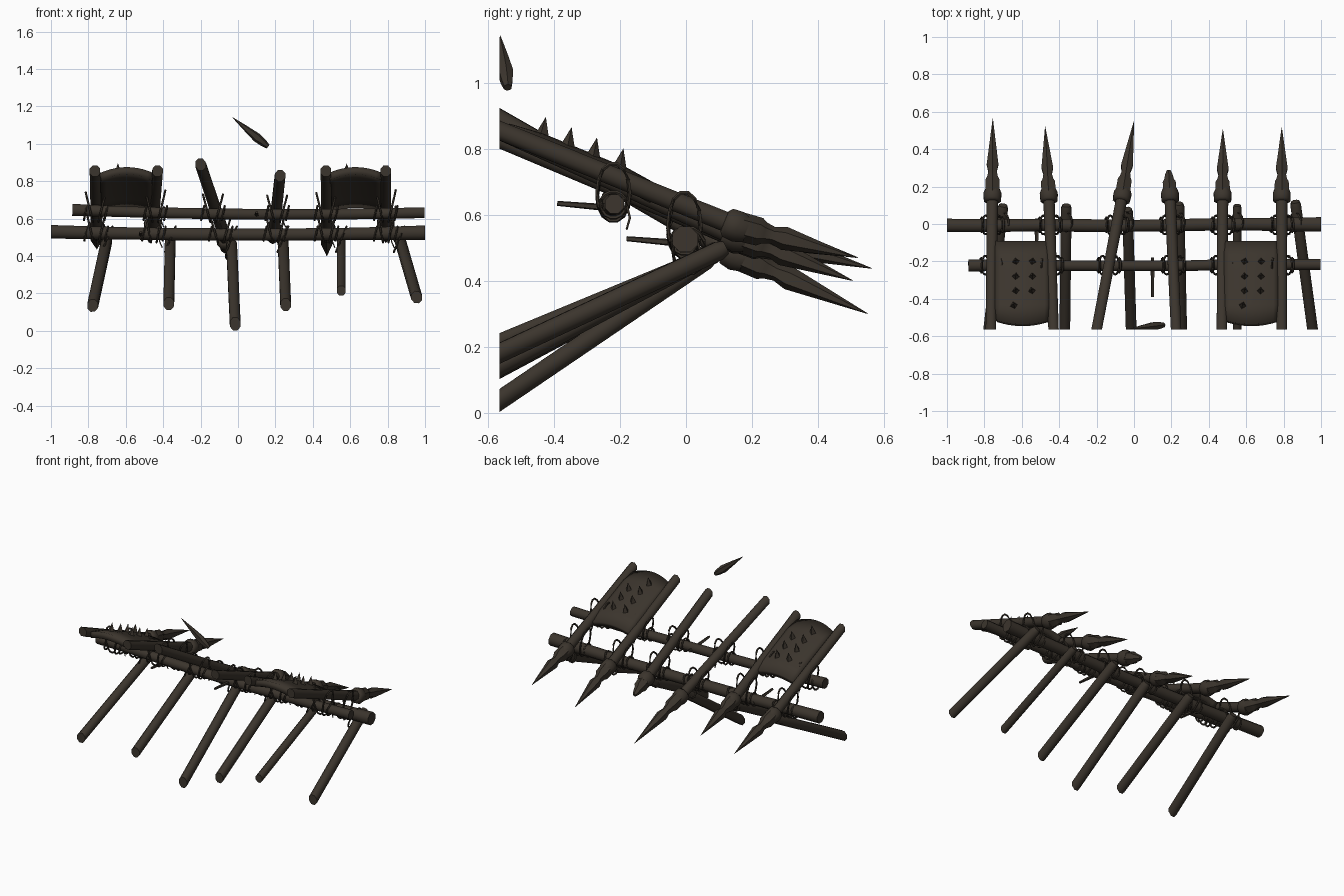
import bpy, bmesh, math, random
from mathutils import Vector, Matrix

random.seed(4)
if "Cube" in bpy.data.objects:
    bpy.data.objects.remove(bpy.data.objects["Cube"])

wood = bpy.data.materials.new("dark_brown_wood")
wood.use_nodes = True
BROWN = (0.044, 0.035, 0.026, 1)
wood.diffuse_color = BROWN
bsdf = wood.node_tree.nodes["Principled BSDF"]
bsdf.inputs["Base Color"].default_value = BROWN
bsdf.inputs["Roughness"].default_value = 0.9
WALL = -0.565  # everything is cut off flush at this plane


def finish(name, bm, smooth=True, cut=False):
    if cut:
        geom = bm.verts[:] + bm.edges[:] + bm.faces[:]
        res = bmesh.ops.bisect_plane(bm, geom=geom, plane_co=(0, WALL, 0),
                                     plane_no=(0, -1, 0), clear_outer=True)
        rim = [e for e in res["geom_cut"] if isinstance(e, bmesh.types.BMEdge)]
        if rim:
            bmesh.ops.contextual_create(bm, geom=rim)
    bmesh.ops.recalc_face_normals(bm, faces=bm.faces[:])
    mesh = bpy.data.meshes.new(name)
    bm.to_mesh(mesh)
    bm.free()
    mesh.materials.append(wood)
    obj = bpy.data.objects.new(name, mesh)
    bpy.context.scene.collection.objects.link(obj)
    if smooth:
        bpy.ops.object.select_all(action="DESELECT")
        obj.select_set(True)
        bpy.context.view_layer.objects.active = obj
        bpy.ops.object.shade_smooth_by_angle(angle=math.radians(50))
    return obj


def tube(name, path, radii, sides=8, cut=False, closed=False):
    """Round stick through the points, one radius for each point."""
    bm = bmesh.new()
    pts = [Vector(p) for p in path]
    n = len(pts)
    rings = []
    for i, p in enumerate(pts):
        a = pts[(i - 1) % n] if closed else pts[max(i - 1, 0)]
        b = pts[(i + 1) % n] if closed else pts[min(i + 1, n - 1)]
        d = (b - a).normalized()
        ref = Vector((1, 0, 0)) if abs(d.z) > 0.9 else Vector((0, 0, 1))
        u = d.cross(ref).normalized()
        v = u.cross(d)
        angles = [math.tau * (k + 0.5) / sides for k in range(sides)]
        rings.append([bm.verts.new(p + radii[i] * (u * math.cos(t) + v * math.sin(t)))
                      for t in angles])
    for i in range(n if closed else n - 1):
        a, b = rings[i], rings[(i + 1) % n]
        for k in range(sides):
            j = (k + 1) % sides
            bm.faces.new((a[k], a[j], b[j], b[k]))
    if not closed:
        bm.faces.new(rings[0])
        bm.faces.new(rings[-1])
    return finish(name, bm, cut=cut)


def log_path(ends, z_mid, y, n=9):
    """Slightly sagging, wobbly beam along x."""
    (x0, z0), (x1, z1) = ends
    out = []
    for i in range(n):
        t = i / (n - 1)
        sag = 1 - (2 * t - 1) ** 2
        z = z0 + (z1 - z0) * t
        out.append((x0 + (x1 - x0) * t, y + random.uniform(-0.005, 0.005),
                    z + (z_mid - (z0 + z1) / 2) * sag))
    return out


# Horizontal beams
LOW, HIGH = (-0.005, 0.52), (-0.22, 0.63)
tube("lower_beam", log_path(((-1, 0.53), (1, 0.525)), 0.515, LOW[0]),
     [0.039, 0.037, 0.035, 0.037, 0.034, 0.036, 0.035, 0.038, 0.042])
tube("upper_beam", log_path(((-0.885, 0.647), (0.997, 0.632)), 0.624, HIGH[0]),
     [0.035] + [0.031] * 8)

# Spears: x and z at the wall, x and z at the collar, tip point
spears = [
    (-0.765, 0.855, -0.757, 0.545, (-0.755, 0.563, 0.437)),
    (-0.43, 0.855, -0.455, 0.565, (-0.475, 0.52, 0.470)),
    (-0.20, 0.89, -0.065, 0.485, (0.0, 0.55, 0.300)),
    (0.225, 0.83, 0.193, 0.535, None),
    (0.47, 0.855, 0.474, 0.54, (0.475, 0.505, 0.400)),
    (0.79, 0.855, 0.79, 0.57, (0.79, 0.515, 0.470)),
]
COLLAR_Y = 0.14
# Spearhead: fraction of the way from collar to tip, radius
head = [(0, 0.045), (0.22, 0.043), (0.26, 0.033), (0.33, 0.026),
        (0.42, 0.036), (0.7, 0.019), (1, 0.001)]
for i, (x0, z0, x1, z1, tip) in enumerate(spears):
    start, neck = Vector((x0, WALL, z0)), Vector((x1, COLLAR_Y, z1))
    step = (neck - start) * 0.1
    tube(f"spear_shaft_{i + 1}",
         [start - step, start.lerp(neck, 0.5), neck + step * 0.5],
         [0.030, 0.031, 0.033], cut=True)
    if tip:
        tip = Vector(tip)
        tube(f"spear_head_{i + 1}", [neck.lerp(tip, t) for t, r in head],
             [r for t, r in head], sides=6)
    else:
        end = Vector((0.185, 0.285, 0.475))
        tube("broken_spear_stub", [neck.lerp(end, t) for t in (0, 0.55, 0.65, 0.85, 1)],
             [0.043, 0.04, 0.03, 0.022, 0.012], sides=6)
    # Collar ring where the head is bound to the shaft
    axis = (neck - start).normalized()
    tube(f"spear_collar_{i + 1}", [neck + axis * d for d in (-0.025, -0.015, 0.02, 0.05)],
         [0.036, 0.049, 0.052, 0.04])

# Snapped-off spearhead
base, tip = Vector((0.16, -0.54, 0.985)), Vector((-0.03, -0.563, 1.142))
tube("loose_spear_head", [base.lerp(tip, t) for t in (0, 0.12, 0.3, 0.65, 1)],
     [0.013, 0.02, 0.025, 0.014, 0.001], sides=6, cut=True)

# Support legs: x and z at the wall, x, y and z at the top
legs = [
    (-0.777, 0.135, -0.70, 0.10, 0.49), (-0.37, 0.145, -0.362, 0.10, 0.50),
    (-0.015, 0.037, -0.035, 0.08, 0.475), (0.255, 0.14, 0.24, 0.11, 0.50),
    (0.552, 0.215, 0.552, 0.10, 0.49), (0.955, 0.18, 0.862, 0.12, 0.50),
]
for i, (x0, z0, x1, y1, z1) in enumerate(legs):
    a, b = Vector((x0, WALL, z0)), Vector((x1, y1, z1))
    thick = 0.026 if i == 4 else 0.031
    tube(f"support_leg_{i + 1}", [a.lerp(b, t) for t in (-0.1, 0.5, 0.97, 1)],
         [thick, thick, thick, thick * 0.75], cut=True)


def shield_z(u, y):
    """Height of the shield top: slopes down to the back, arched across."""
    return 0.875 - 0.41 * (y - WALL) + 0.025 * (1 - u * u)


# Curved shields with studs
studs = [(-0.25, -0.2), (0.35, -0.2), (-0.25, -0.28), (0.35, -0.28),
         (-0.25, -0.357), (0.33, -0.357), (-0.32, -0.435)]
for side, cx in (("right", -0.595), ("left", 0.628)):
    half, nx, ny = 0.147, 10, 5
    bm = bmesh.new()
    grid = []
    for j in range(ny + 1):
        row = []
        for k in range(nx + 1):
            u = 2 * k / nx - 1
            t = j / ny
            y = -0.515 + 0.425 * t - (0.02 * (1 - u * u) if j == 0 else 0)
            droop = 0.012 if j in (0, ny) else 0
            row.append(bm.verts.new((cx + u * half, y, shield_z(u, y) - droop)))
        grid.append(row)
    for j in range(ny):
        for k in range(nx):
            bm.faces.new((grid[j][k], grid[j][k + 1], grid[j + 1][k + 1], grid[j + 1][k]))
    panel = finish(f"{side}_shield", bm)
    solid = panel.modifiers.new("thickness", "SOLIDIFY")
    solid.thickness = 0.04
    solid.offset = -1
    # Four-sided pointed studs
    bm = bmesh.new()
    for u, y in studs:
        spot = Matrix.Translation((cx + u * half, y + 0.004, shield_z(u, y) + 0.02))
        turn = Matrix.Rotation(-0.2, 4, "X") @ Matrix.Rotation(random.uniform(-0.3, 0.3), 4, "Z")
        bmesh.ops.create_cone(bm, cap_ends=True, segments=4, radius1=0.024,
                              radius2=0, depth=0.065, matrix=spot @ turn)
    finish(f"{side}_shield_studs", bm, smooth=False)


def rope(name, centre, ry, rz, lean):
    """Thin loop in the yz plane, leaning along x."""
    pts = []
    for k in range(14):
        t = math.tau * k / 14
        pts.append(Vector(centre) + Vector((lean * math.sin(t), ry * math.cos(t), rz * math.sin(t))))
    return tube(name, pts, [0.006] * len(pts), sides=5, closed=True)


# Rope lashings at every crossing, with loose ends
for i, (x0, z0, x1, z1, tip) in enumerate(spears):
    for label, (by, bz) in (("lower", LOW), ("upper", HIGH)):
        t = (by - WALL) / (COLLAR_Y - WALL)
        x, z = x0 + (x1 - x0) * t, z0 + (z1 - z0) * t
        for s in (-1, 1):
            rope(f"{label}_lashing_{i + 1}", (x + s * 0.034, by, (bz + z) / 2 - 0.005),
                 0.05, 0.035 + (z - bz) / 2 + 0.01, 0.02 * s)
            rope(f"{label}_wrap_{i + 1}", (x + s * 0.055, by, bz), 0.039, 0.039, 0.008)
        tube(f"{label}_rope_end_{i + 1}",
             [(x + 0.04, by + 0.04, bz), (x + 0.03, by + 0.05, bz - 0.04),
              (x + 0.045, by + 0.04, bz - 0.075)], [0.005, 0.005, 0.003], sides=4)
for i, (x0, z0, x1, y1, z1) in enumerate(legs):
    rope(f"leg_lashing_{i + 1}", (x1, 0.01, 0.49), 0.05, 0.07, 0.03)

# Wooden pegs driven through the beams
for name, x, y, z in (("upper_peg", 0.1, -0.22, 0.622), ("lower_peg", -0.52, -0.01, 0.515)):
    tube(name, [(x, y - 0.17, z + 0.012), (x, y - 0.03, z), (x, y + 0.04, z - 0.004)],
         [0.008, 0.011, 0.01], sides=5)
